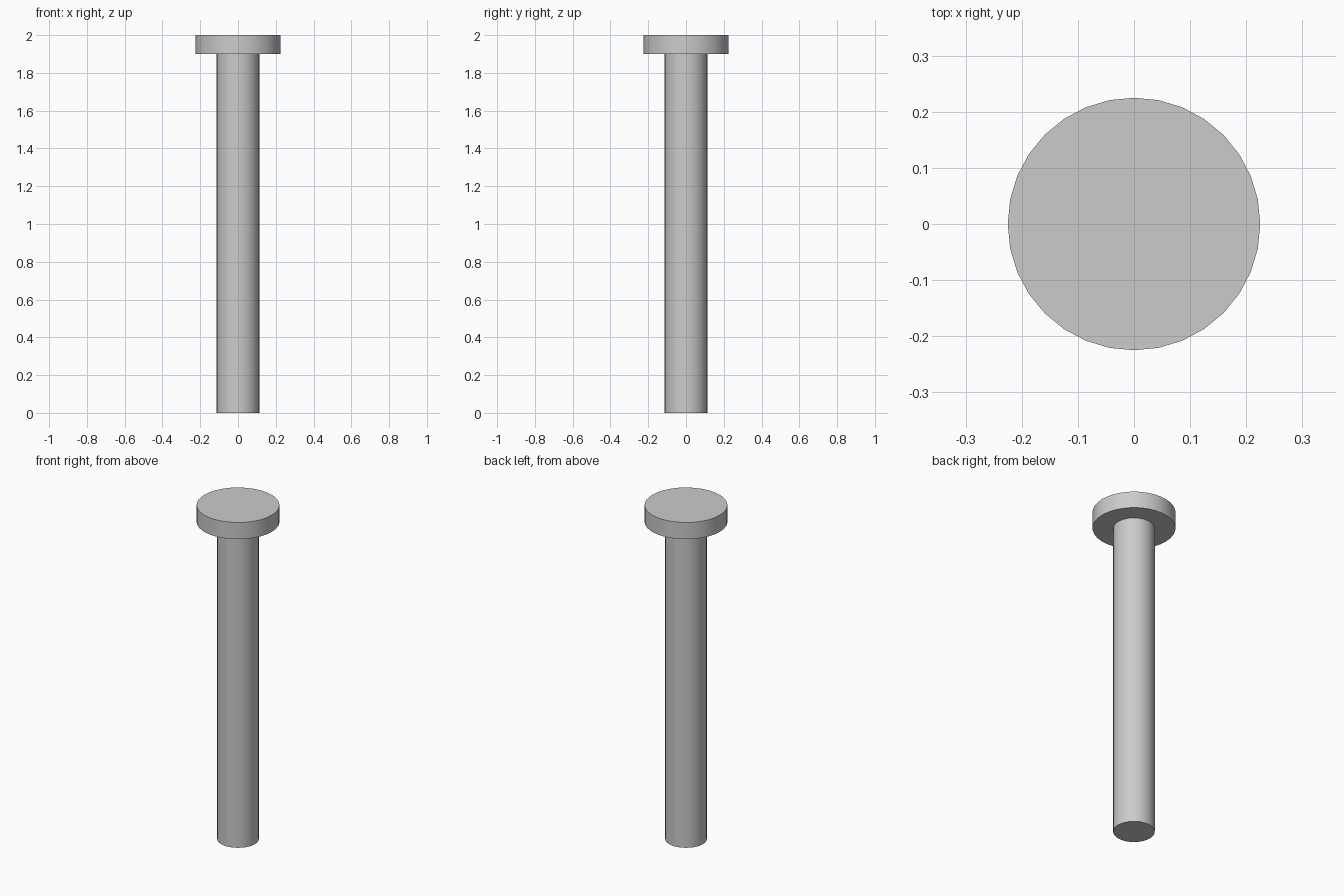
import bpy
import math

cube = bpy.data.objects.get("Cube")
if cube:
    bpy.data.objects.remove(cube, do_unlink=True)

# Single plain grey for the whole pin
grey = bpy.data.materials.new("light_grey")
grey.use_nodes = True
colour = (0.6, 0.6, 0.6, 1)
grey.diffuse_color = colour
grey.node_tree.nodes["Principled BSDF"].inputs["Base Color"].default_value = colour


def cylinder(name, radius, bottom, top):
    """Upright smooth-sided cylinder with flat caps."""
    bpy.ops.mesh.primitive_cylinder_add(
        vertices=32, radius=radius, depth=top - bottom,
        location=(0, 0, (bottom + top) / 2))
    part = bpy.context.object
    part.name = name
    part.data.materials.append(grey)
    bpy.ops.object.shade_smooth_by_angle(angle=math.radians(30))
    return part


# Long shank with a wide flat head
cylinder("shank", 0.113, 0, 1.9)
cylinder("head", 0.225, 1.9, 2)
